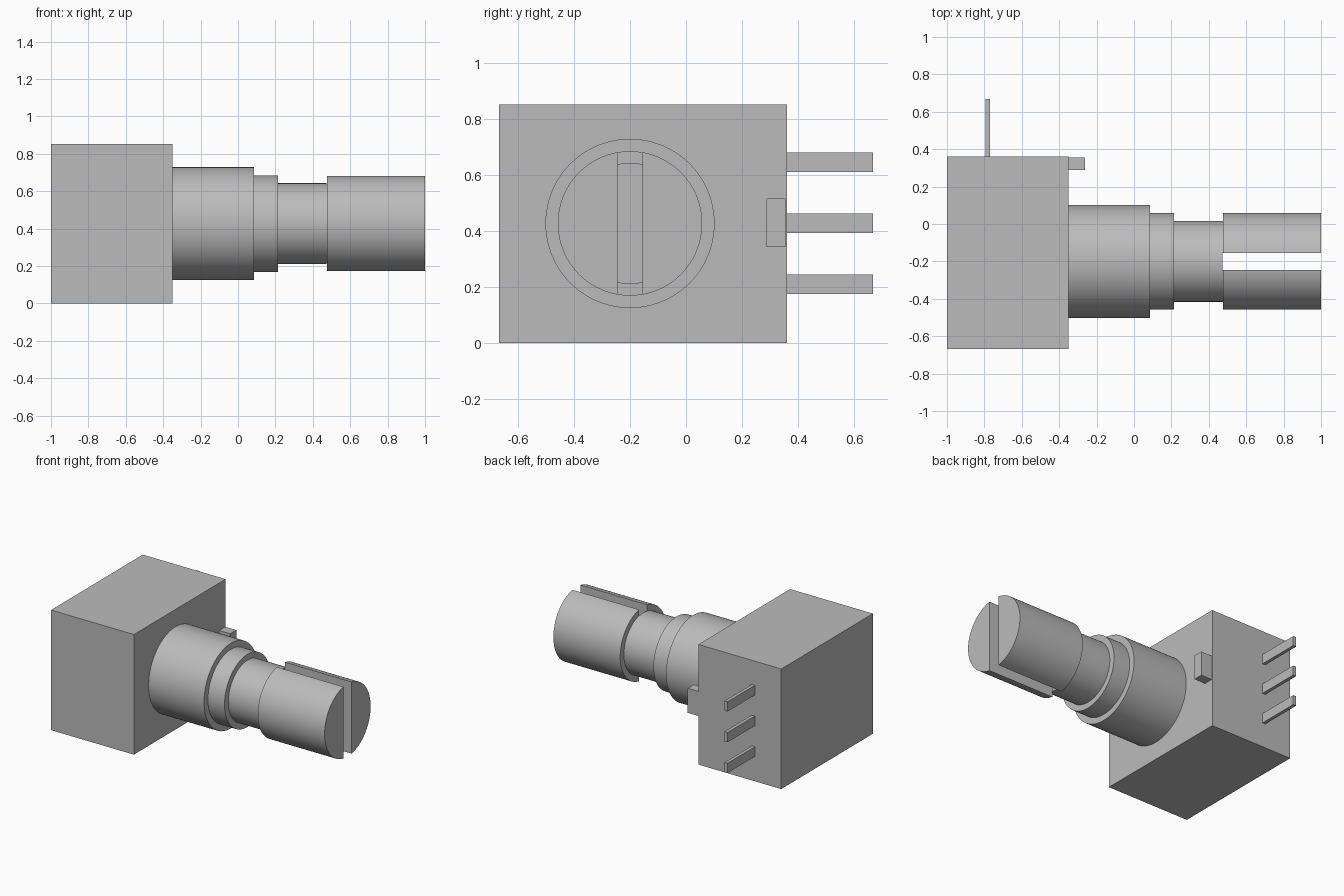
import bpy
import bmesh
import math

cube = bpy.data.objects.get("Cube")
if cube:
    bpy.data.objects.remove(cube, do_unlink=True)

GREY = (0.50, 0.50, 0.50, 1.0)
grey = bpy.data.materials.new("plain grey")
grey.use_nodes = True
grey.diffuse_color = GREY
grey.node_tree.nodes["Principled BSDF"].inputs["Base Color"].default_value = GREY

AXIS_Y, AXIS_Z = -0.20, 0.427   # centre line of the turned parts
SEGMENTS = 96


def add_object(name, bm):
    bmesh.ops.recalc_face_normals(bm, faces=bm.faces)
    mesh = bpy.data.meshes.new(name)
    bm.to_mesh(mesh)
    bm.free()
    mesh.materials.append(grey)
    obj = bpy.data.objects.new(name, mesh)
    bpy.context.collection.objects.link(obj)
    return obj


def box(name, x, y, z):
    """Box from (min, max) ranges."""
    bm = bmesh.new()
    bmesh.ops.create_cube(bm, size=1)
    for v in bm.verts:
        v.co = [lo + (c + 0.5) * (hi - lo) for c, (lo, hi) in zip(v.co, (x, y, z))]
    return add_object(name, bm)


def turned(name, profile):
    """Closed solid of revolution along x from (x, radius) points."""
    bm = bmesh.new()
    rings = []
    for x, r in profile:
        angles = [2 * math.pi * i / SEGMENTS for i in range(SEGMENTS)]
        rings.append([bm.verts.new((x, AXIS_Y + r * math.cos(a), AXIS_Z + r * math.sin(a)))
                      for a in angles])
    for a, b in zip(rings, rings[1:]):
        for i in range(SEGMENTS):
            j = (i + 1) % SEGMENTS
            bm.faces.new((a[i], a[j], b[j], b[i]))
    bm.faces.new(rings[0])
    bm.faces.new(rings[-1])
    return add_object(name, bm)


def activate(obj):
    bpy.ops.object.select_all(action='DESELECT')
    obj.select_set(True)
    bpy.context.view_layer.objects.active = obj


# Housing with its locating tab
box("housing", (-1.0, -0.35), (-0.667, 0.361), (0.0, 0.852))
box("locating_tab", (-0.36, -0.263), (0.288, 0.356), (0.342, 0.516))

# Three flat terminals on the back
for i, z in enumerate((0.21, 0.428, 0.646)):
    box(f"terminal_{i + 1}", (-0.793, -0.769), (0.35, 0.667), (z - 0.0345, z + 0.0345))

# Bushing and stepped shaft
bushing = turned("bushing", [(-0.36, 0.302), (0.085, 0.302)])
shaft = turned("shaft", [(0.075, 0.258), (0.215, 0.258), (0.215, 0.216),
                         (0.476, 0.216), (0.476, 0.258), (1.0, 0.258)])

# Slot that splits the shaft tip into two prongs
cutter = box("slot_cutter", (0.474, 1.1), (AXIS_Y - 0.045, AXIS_Y + 0.045), (0.0, 0.9))
cutter.hide_render = True
slot = shaft.modifiers.new("slot", 'BOOLEAN')
slot.operation = 'DIFFERENCE'
slot.solver = 'EXACT'
slot.object = cutter
activate(shaft)
bpy.ops.object.modifier_apply(modifier=slot.name)
bpy.data.objects.remove(cutter, do_unlink=True)

for part in (bushing, shaft):
    activate(part)
    bpy.ops.object.shade_smooth_by_angle(angle=math.radians(30))
